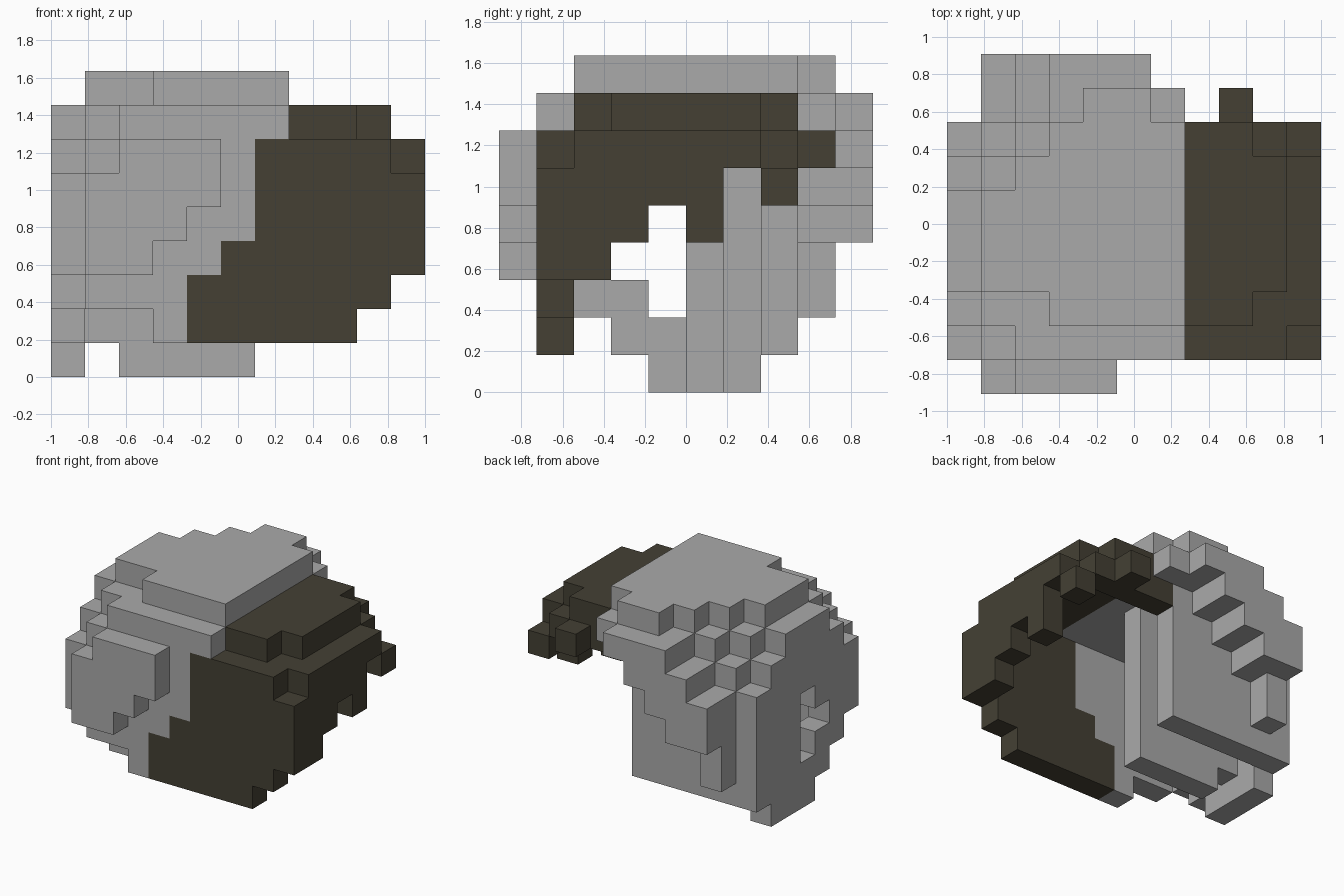
import bpy, bmesh
from mathutils import Vector

cube = bpy.data.objects.get("Cube")
if cube:
    bpy.data.objects.remove(cube, do_unlink=True)

U = 2 / 11                                # edge of one block
ORIGIN = Vector((-5.5, -5.0, 0.0))        # grid corner, in blocks


def material(name, rgb):
    m = bpy.data.materials.new(name)
    m.use_nodes = True
    m.diffuse_color = (*rgb, 1)
    m.node_tree.nodes["Principled BSDF"].inputs["Base Color"].default_value = (*rgb, 1)
    return m


GREY = material("light_grey", (0.40, 0.40, 0.40))
DARK = material("dark_olive", (0.058, 0.051, 0.034))

parts = {}      # part name -> (material, set of cells)
taken = {}      # cell -> part name


def part(name, mat, *boxes):
    """Fill inclusive block ranges (x0, x1, y0, y1, z0, z1)."""
    cells = parts.setdefault(name, (mat, set()))[1]
    for x0, x1, y0, y1, z0, z1 in boxes:
        for x in range(x0, x1 + 1):
            for y in range(y0, y1 + 1):
                for z in range(z0, z1 + 1):
                    if (x, y, z) not in taken:
                        taken[x, y, z] = name
                        cells.add((x, y, z))


# Flat side wall with a small opening
part("side_wall", GREY,
     (0, 0, 4, 6, 0, 0), (0, 0, 3, 7, 1, 1),
     (0, 0, 2, 3, 2, 2), (0, 0, 5, 7, 2, 2),
     (0, 0, 1, 2, 3, 3), (0, 0, 5, 7, 3, 3),
     (0, 0, 1, 3, 4, 4), (0, 0, 5, 7, 4, 4),
     (0, 0, 1, 7, 5, 5), (0, 0, 2, 6, 6, 6), (0, 0, 3, 5, 7, 7))

# Front wall, split into a light and a dark half by a stepped line
part("front_wall_light", GREY,
     (3, 3, 1, 1, 1, 1), (1, 3, 1, 1, 2, 2),
     (1, 4, 1, 1, 3, 3), (1, 5, 1, 1, 4, 6))
part("front_wall_dark", DARK,
     (4, 8, 1, 1, 1, 1), (4, 9, 1, 1, 2, 2),
     (5, 9, 1, 1, 3, 3), (6, 9, 1, 1, 4, 6))

# Raised stepped pads on the front and the back
part("front_pad", GREY,
     (1, 2, 0, 0, 3, 3), (1, 3, 0, 0, 4, 4),
     (1, 4, 0, 0, 5, 5), (2, 4, 0, 0, 6, 6))
part("back_pad", GREY,
     (1, 1, 8, 8, 2, 3), (1, 2, 8, 9, 4, 4),
     (1, 3, 8, 9, 5, 5), (2, 4, 8, 9, 6, 6))

# Two upright walls at the back
part("inner_wall", GREY, (2, 5, 5, 5, 0, 0), (1, 5, 5, 5, 1, 6))
part("back_wall", GREY, (1, 5, 7, 7, 1, 6))

# Light crown in two layers
part("crown_lower", GREY,
     (0, 0, 3, 5, 7, 7), (1, 1, 2, 6, 7, 7), (2, 2, 1, 7, 7, 7),
     (3, 5, 1, 9, 7, 7), (6, 6, 1, 8, 7, 7))
part("crown_upper", GREY,
     (1, 1, 3, 5, 8, 8), (2, 2, 3, 6, 8, 8), (3, 3, 2, 7, 8, 8),
     (4, 5, 2, 8, 8, 8), (6, 6, 2, 7, 8, 8))

# Dark roof, its rim and the ragged open side
part("dark_roof", DARK, (7, 8, 2, 7, 7, 7), (9, 9, 3, 6, 7, 7))
part("dark_rim", DARK,
     (6, 9, 7, 7, 6, 6), (9, 9, 2, 2, 6, 6),
     (8, 8, 8, 8, 6, 6), (10, 10, 2, 6, 6, 6))
part("dark_side", DARK,
     (10, 10, 1, 2, 3, 3), (10, 10, 1, 3, 4, 4), (10, 10, 5, 5, 4, 4),
     (10, 10, 1, 5, 5, 5), (10, 10, 7, 7, 5, 5))

# Each direction with the four corners of that block face, wound outward
FACES = []
for axis in range(3):
    for side in (0, 1):
        quad = []
        for a, b in ((0, 0), (1, 0), (1, 1), (0, 1)):
            p = [0, 0, 0]
            p[axis], p[(axis + 1) % 3], p[(axis + 2) % 3] = side, a, b
            quad.append(tuple(p))
        step = [0, 0, 0]
        step[axis] = 2 * side - 1
        FACES.append((tuple(step), quad if side else quad[::-1]))

# Skin every part with its exposed block faces only
for name, (mat, cells) in parts.items():
    bm = bmesh.new()
    verts = {}
    for c in sorted(cells):
        for step, quad in FACES:
            if tuple(c[n] + step[n] for n in range(3)) in taken:
                continue
            loop = []
            for q in quad:
                k = tuple(c[n] + q[n] for n in range(3))
                if k not in verts:
                    verts[k] = bm.verts.new((Vector(k) + ORIGIN) * U)
                loop.append(verts[k])
            bm.faces.new(loop)
    mesh = bpy.data.meshes.new(name)
    bm.to_mesh(mesh)
    bm.free()
    mesh.materials.append(mat)
    bpy.context.collection.objects.link(bpy.data.objects.new(name, mesh))
